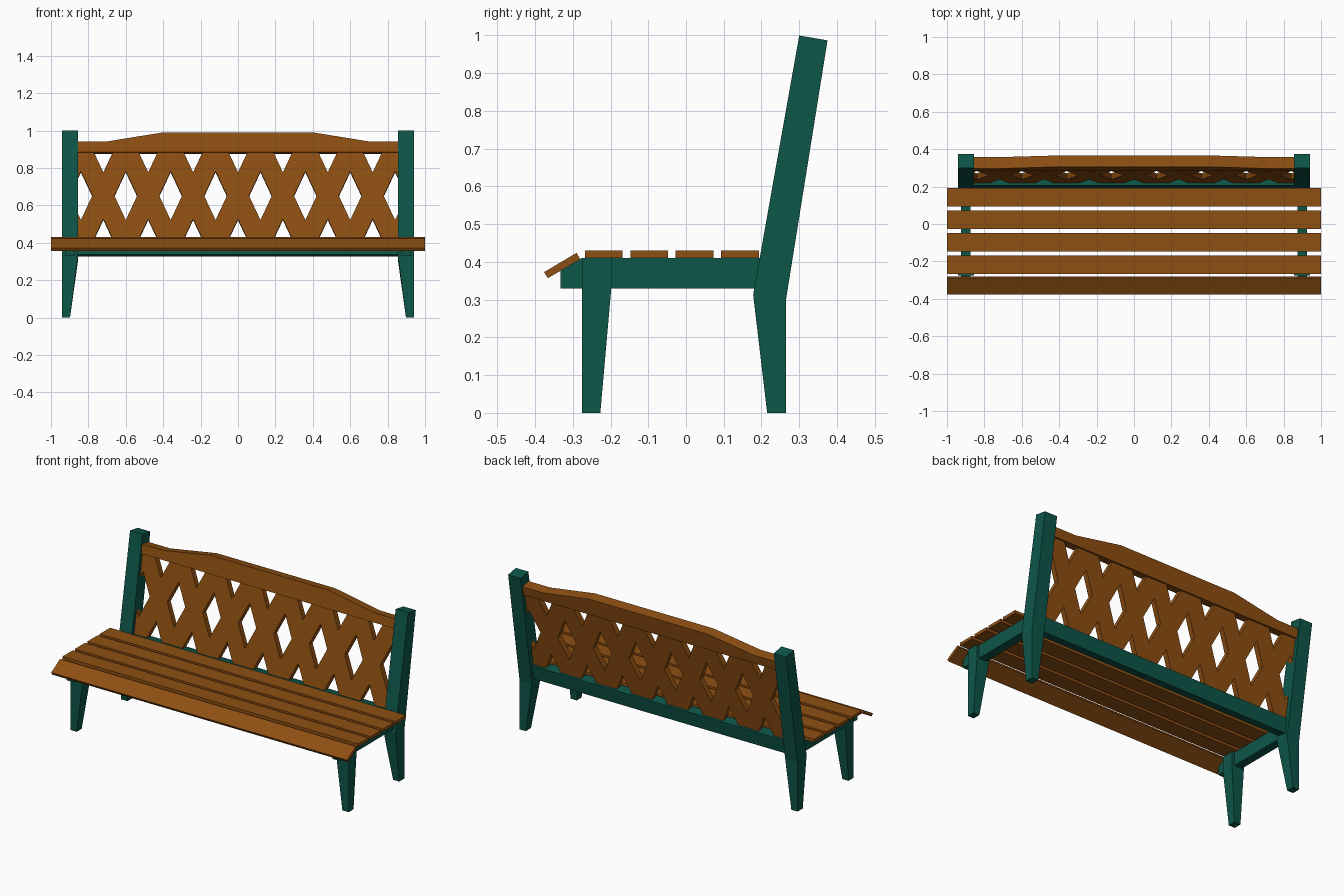
import bpy, bmesh, math

if "Cube" in bpy.data.objects:
    bpy.data.objects.remove(bpy.data.objects["Cube"])

def material(name, rgb):
    m = bpy.data.materials.new(name)
    m.diffuse_color = (*rgb, 1)
    m.use_nodes = True
    m.node_tree.nodes["Principled BSDF"].inputs["Base Color"].default_value = m.diffuse_color
    return m

WOOD = material("brown_wood", (0.27, 0.078, 0.006))
GREEN = material("green_paint", (0.004, 0.092, 0.066))
TILT = math.radians(80)          # plane of the reclined back
BACK = (0, 0.277, 0.65)          # centre of the back plane

def finish(bm, name, mat, mirror=False):
    bmesh.ops.recalc_face_normals(bm, faces=bm.faces)
    me = bpy.data.meshes.new(name)
    bm.to_mesh(me)
    bm.free()
    me.materials.append(mat)
    ob = bpy.data.objects.new(name, me)
    bpy.context.collection.objects.link(ob)
    if mirror:
        ob.modifiers.new("mirror", 'MIRROR')
    return ob

def loft_leg(name, rings):
    """Each ring: front y, z, back y, z, inner x; outer side stays straight."""
    bm = bmesh.new()
    loops = []
    for y0, z0, y1, z1, xi in rings:
        pts = [(xi, y0, z0), (0.94, y0, z0), (0.94, y1, z1), (xi, y1, z1)]
        loops.append([bm.verts.new(p) for p in pts])
    for a, b in zip(loops, loops[1:]):
        for i in range(4):
            j = (i + 1) % 4
            bm.faces.new((a[i], a[j], b[j], b[i]))
    bm.faces.new(loops[0])
    bm.faces.new(loops[-1])
    return finish(bm, name, GREEN, True)

def prism(name, profile, x0, x1, mat, mirror=False):
    """Extrude a y/z profile along x."""
    bm = bmesh.new()
    f = bm.faces.new([bm.verts.new((x0, y, z)) for y, z in profile])
    ext = bmesh.ops.extrude_face_region(bm, geom=[f])
    for v in ext["geom"]:
        if isinstance(v, bmesh.types.BMVert):
            v.co.x = x1
    return finish(bm, name, mat, mirror)

def plate(name, loops, half, mat):
    """Flat plate in the reclined plane; the first loop is the outline, others are holes."""
    cu = bpy.data.curves.new(name + "_outline", 'CURVE')
    cu.dimensions, cu.fill_mode, cu.extrude = '2D', 'BOTH', half
    for pts in loops:
        s = cu.splines.new('POLY')
        s.points.add(len(pts) - 1)
        for p, (x, z) in zip(s.points, pts):
            p.co = (x, (z - BACK[2]) / math.sin(TILT), 0, 1)
        s.use_cyclic_u = True
    tmp = bpy.data.objects.new(name + "_tmp", cu)
    bpy.context.collection.objects.link(tmp)
    bpy.context.view_layer.update()
    dg = bpy.context.evaluated_depsgraph_get()
    me = bpy.data.meshes.new_from_object(tmp.evaluated_get(dg))
    bpy.data.objects.remove(tmp)
    bm = bmesh.new()
    bm.from_mesh(me)
    bmesh.ops.remove_doubles(bm, verts=bm.verts, dist=1e-5)
    for f in bm.faces:
        f.smooth = False
        f.material_index = 0
    ob = finish(bm, name, mat)
    ob.location = BACK
    ob.rotation_euler.x = TILT
    return ob

# legs and reclined posts
loft_leg("front_legs", [(-0.275, 0, -0.227, 0, 0.898),
                        (-0.275, 0.33, -0.198, 0.33, 0.856),
                        (-0.275, 0.41, -0.198, 0.41, 0.856)])
loft_leg("back_posts", [(0.215, 0, 0.265, 0, 0.898),
                        (0.178, 0.313, 0.265, 0.30, 0.856),
                        (0.30, 1.0, 0.375, 0.987, 0.856)])

# side rails under the seat
prism("side_rails", [(-0.333, 0.33), (0.2, 0.33), (0.2, 0.411), (-0.275, 0.411),
                     (-0.333, 0.376)], 0.873, 0.926, GREEN, True)

# seat slats and sloped front slat
for i in range(4):
    y = -0.268 + i * 0.1203
    prism("seat_slat_%d" % (i + 1), [(y, 0.411), (y + 0.1, 0.411), (y + 0.1, 0.43),
                                     (y, 0.43)], -1, 1, WOOD)
prism("front_slat", [(-0.376, 0.373), (-0.366, 0.357), (-0.280, 0.407),
                     (-0.290, 0.424)], -1, 1, WOOD)

# lower back rail
plate("lower_back_rail", [[(-0.87, 0.331), (0.87, 0.331), (0.87, 0.417), (-0.87, 0.417)]],
      0.03, GREEN)

# crest rail
right = [(0.87, 0.88), (0.87, 0.935), (0.71, 0.935), (0.40, 0.985)]
plate("crest_rail", [right + [(-x, z) for x, z in reversed(right)]], 0.031, WOOD)

# lattice back: panel with diamond, half-diamond and triangle openings
W, H, MID, STEP = 0.061, 0.130, 0.649, 0.255
EDGE, TOP, BOTTOM = 0.864, 0.892, 0.408
loops = [[(-0.87, 0.40), (0.87, 0.40), (0.87, 0.90), (-0.87, 0.90)]]
for i in range(6):
    x = (i - 2.5) * 0.24
    loops.append([(x - W, MID), (x, MID - H), (x + W, MID), (x, MID + H)])
for i in range(7):
    x = (i - 3) * 0.24
    for s, limit in ((1, TOP), (-1, BOTTOM)):
        tip = MID + s * (STEP - H)
        w = W * abs(limit - tip) / H
        loops.append([(x, tip), (x + w, limit), (x - w, limit)])
for s in (1, -1):
    h = H * (1 - (EDGE - 0.84) / W)
    loops.append([(s * (0.84 - W), MID), (s * 0.84, MID - H), (s * EDGE, MID - h),
                  (s * EDGE, MID + h), (s * 0.84, MID + H)])
plate("lattice_back", loops, 0.017, WOOD)
